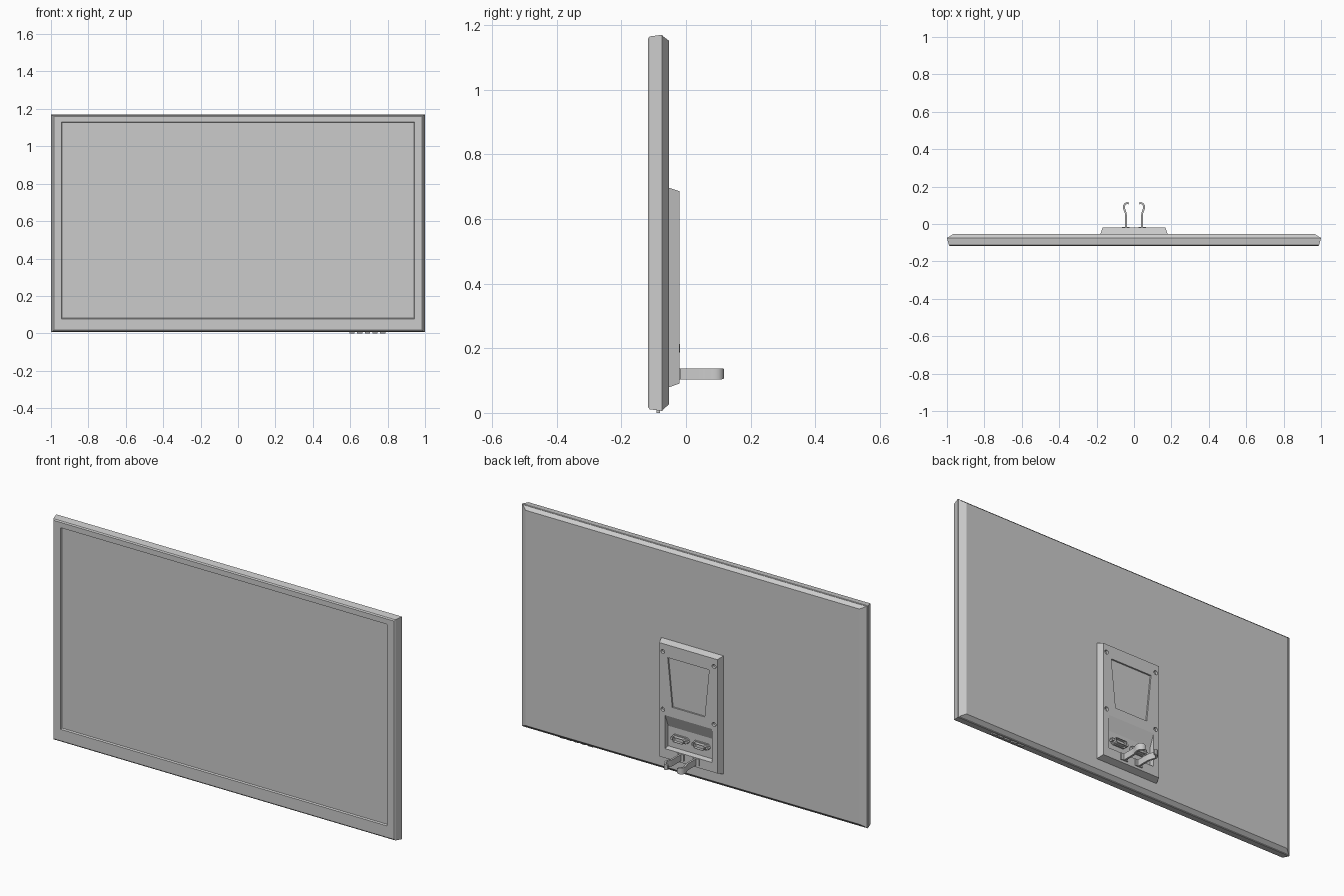
import bpy, bmesh
from math import sin, cos, pi
from mathutils import Vector

if "Cube" in bpy.data.objects:
    bpy.data.objects.remove(bpy.data.objects["Cube"])


def loft(name, rings):
    """Closed solid skinned through equal-length rings of points."""
    bm = bmesh.new()
    loops = [[bm.verts.new(p) for p in r] for r in rings]
    n = len(rings[0])
    for a, b in zip(loops, loops[1:]):
        for i in range(n):
            j = (i + 1) % n
            bm.faces.new((a[i], a[j], b[j], b[i]))
    bm.faces.new(loops[0])
    bm.faces.new(loops[-1])
    bmesh.ops.recalc_face_normals(bm, faces=bm.faces)
    me = bpy.data.meshes.new(name)
    bm.to_mesh(me)
    bm.free()
    ob = bpy.data.objects.new(name, me)
    bpy.context.collection.objects.link(ob)
    return ob


def rect(y, hx, z0, z1, cx=0):
    return [(cx - hx, y, z0), (cx + hx, y, z0), (cx + hx, y, z1), (cx - hx, y, z1)]


def box(name, cx, hx, y0, y1, z0, z1):
    return loft(name, [rect(y0, hx, z0, z1, cx), rect(y1, hx, z0, z1, cx)])


def disc(cx, y, cz, r, n=16):
    return [(cx + r * cos(2 * pi * i / n), y, cz + r * sin(2 * pi * i / n)) for i in range(n)]


def cut(target, cutter):
    m = target.modifiers.new("cut", 'BOOLEAN')
    m.operation, m.solver, m.object = 'DIFFERENCE', 'EXACT', cutter
    cutter.hide_render = True
    bpy.context.view_layer.objects.active = target
    bpy.ops.object.modifier_apply(modifier=m.name)
    bpy.data.objects.remove(cutter)


# Front frame with recessed opening, screen, and bevelled rear shell
loft("front_bezel", [
    rect(-.072, .998, .008, 1.168), rect(-.074, 1, .006, 1.17),
    rect(-.112, .99, .011, 1.165), rect(-.117, .985, .017, 1.159),
    rect(-.117, .945, .077, 1.131), rect(-.108, .941, .081, 1.127)])
box("screen", 0, .941, -.109, -.106, .081, 1.127)
loft("rear_shell", [
    rect(-.080, .985, .015, 1.16), rect(-.073, .996, .009, 1.167),
    rect(-.053, .966, .026, 1.152)])

# Row of control buttons under the lower edge
for i in range(5):
    box(f"button_{i + 1}", .61 + i * .041, .014, -.092, -.080, 0, .02)

# Mounting plate with tapered sides
plate = loft("mount_plate", [rect(-.06, .182, .077, .699), rect(-.053, .18, .079, .697),
                             rect(-.02, .168, .091, .686)])
# Shallow tapered recess
trap = [(-.12, .62), (.12, .62), (.094, .367), (-.094, .367)]
cut(plate, loft("recess_cutter", [[(x, y, z) for x, z in trap] for y in (-.028, 0)]))
# Connector bay with sloping roof
bay = [(0, .315), (-.02, .315), (-.046, .25), (-.046, .145), (-.02, .14), (0, .14)]
cut(plate, loft("bay_cutter", [[(x, y, z) for y, z in bay] for x in (-.135, .135)]))
# Four screw holes with screws
for x in (-.148, .148):
    for z in (.342, .645):
        cut(plate, loft("hole_cutter", [disc(x, -.034, z, .011), disc(x, 0, z, .011)]))
        loft("mount_screw", [disc(x, -.036, z, .006), disc(x, -.029, z, .006)])


# Connectors: flange, hollow D-shaped shell and core
def dshape(cx, y, s):
    pts = [(-.030, .013), (.030, .013), (.036, .007), (.030, -.009),
           (.024, -.013), (-.024, -.013), (-.030, -.009), (-.036, .007)]
    return [(cx + px * s, y, .2 + pz * s) for px, pz in pts]


for i, cx in enumerate((-.06, .06)):
    loft(f"port_flange_{i}", [dshape(cx, -.048, 1.3), dshape(cx, -.038, 1.3)])
    loft(f"port_shell_{i}", [dshape(cx, -.040, 1), dshape(cx, -.019, 1),
                             dshape(cx, -.019, .85), dshape(cx, -.034, .85)])
    for s in (-1, 1):
        px = cx + s * .042
        loft("port_nut", [disc(px, -.048, .2, .008, 6), disc(px, -.026, .2, .008, 6)])

# Pair of hooked cable clips
path = [(.043, -.024), (.043, .035), (.044, .058), (.050, .074), (.054, .086),
        (.053, .099), (.047, .108), (.038, .112), (.028, .110)]
for side in (-1, 1):
    rings = []
    for k, p in enumerate(path):
        t = (Vector(path[min(k + 1, len(path) - 1)]) - Vector(path[max(k - 1, 0)])).normalized()
        n = Vector((t.y, -t.x)) * .005
        a, b = Vector(p) + n, Vector(p) - n
        d = (.006 if k == len(path) - 1 else .002 if k == len(path) - 2 else 0)
        rings.append([(side * a.x, a.y, .104 + d), (side * b.x, b.y, .104 + d),
                      (side * b.x, b.y, .138 - d), (side * a.x, a.y, .138 - d)])
    clip = loft("cable_clip", rings)
    bpy.ops.object.select_all(action='DESELECT')
    clip.select_set(True)
    bpy.context.view_layer.objects.active = clip
    bpy.ops.object.shade_smooth_by_angle(angle=.7)
    box("clip_foot", side * .044, .02, -.024, -.015, .104, .138)
